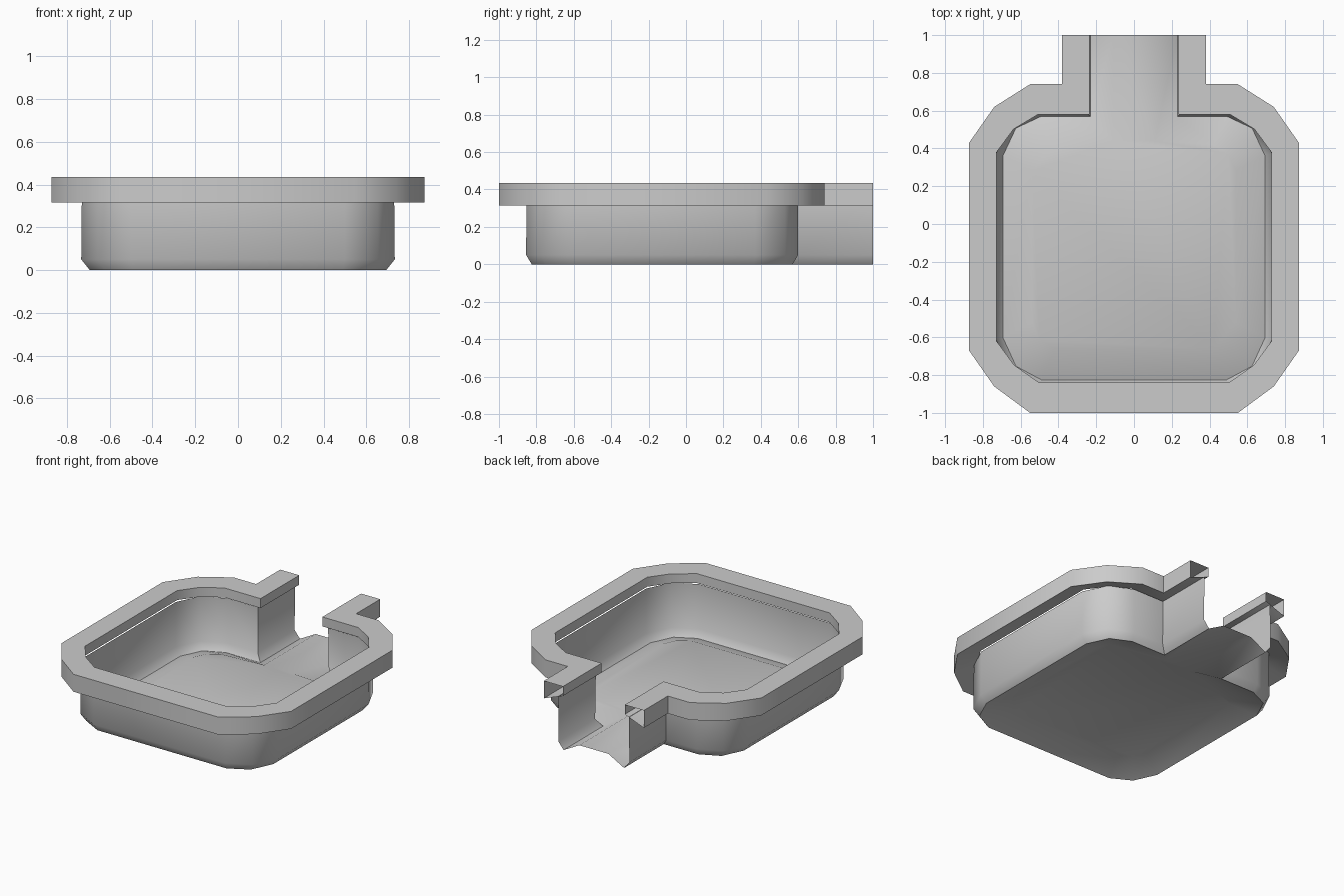
import bpy
import bmesh
import math
from mathutils import Vector

cube = bpy.data.objects.get("Cube")
if cube:
    bpy.data.objects.remove(cube, do_unlink=True)

grey = bpy.data.materials.new("plain_grey")
grey.use_nodes = True
grey.diffuse_color = (0.6, 0.6, 0.6, 1)
grey.node_tree.nodes["Principled BSDF"].inputs["Base Color"].default_value = (0.6, 0.6, 0.6, 1)


def mirrored(half):
    """Open outline from one spout end round the tray to the other."""
    return [Vector(p) for p in half + [(-x, y) for x, y in reversed(half)]]


rim_outline = mirrored([(.38, 1), (.38, .74), (.55, .74), (.74, .62),
                        (.873, .43), (.873, -.67), (.74, -.86), (.55, -1)])
wall_outline = mirrored([(.27, 1), (.27, .6), (.5, .6), (.655, .53),
                         (.733, .37), (.733, -.61), (.655, -.775), (.5, -.855)])
floor_outline = mirrored([(.11, 1), (.11, .44), (.42, .42), (.5, .37),
                          (.54, .28), (.54, -.52), (.5, -.61), (.42, -.66)])


def ring(bm, outline, dx, dy, z):
    """Add the outline's points at height z, moved inwards with mitred corners."""
    verts = []
    for i, p in enumerate(outline):
        normals = []
        for a, b in ((i - 1, i), (i, i + 1)):
            if a >= 0 and b < len(outline):
                d = (outline[b] - outline[a]).normalized()
                normals.append(Vector((d.y, -d.x)))
        n = sum(normals, Vector((0, 0))).normalized()
        n /= n.dot(normals[0])
        verts.append(bm.verts.new((p.x + n.x * dx, p.y + n.y * dy, z)))
    return verts


def bridge(bm, rings):
    for low, high in zip(rings, rings[1:]):
        for i in range(len(low) - 1):
            bm.faces.new((low[i], low[i + 1], high[i + 1], high[i]))


def finish(name, bm, angle):
    bmesh.ops.recalc_face_normals(bm, faces=bm.faces)
    mesh = bpy.data.meshes.new(name)
    bm.to_mesh(mesh)
    bm.free()
    obj = bpy.data.objects.new(name, mesh)
    bpy.context.collection.objects.link(obj)
    mesh.materials.append(grey)
    bpy.ops.object.select_all(action='DESELECT')
    obj.select_set(True)
    bpy.context.view_layer.objects.active = obj
    bpy.ops.object.shade_smooth_by_angle(angle=math.radians(angle))


TOP, SKIRT, LIP = .435, .315, .37

# Rim with a sloping underside, hollow at the spout ends
bm = bmesh.new()
lip = ring(bm, rim_outline, .145, .16, LIP)
bridge(bm, [lip, ring(bm, rim_outline, 0, 0, SKIRT), ring(bm, rim_outline, 0, 0, TOP),
            ring(bm, rim_outline, .145, .16, TOP), lip])
finish("rim", bm, 40)

# Thin upright basin wall with a bevelled foot and a gently raised floor
bm = bmesh.new()
floor = ring(bm, floor_outline, 0, 0, .065)
bridge(bm, [ring(bm, wall_outline, .003, .003, LIP - .01), ring(bm, wall_outline, 0, 0, .05),
            ring(bm, wall_outline, .04, .03, 0), floor])
bm.faces.new(floor)
finish("basin", bm, 55)
